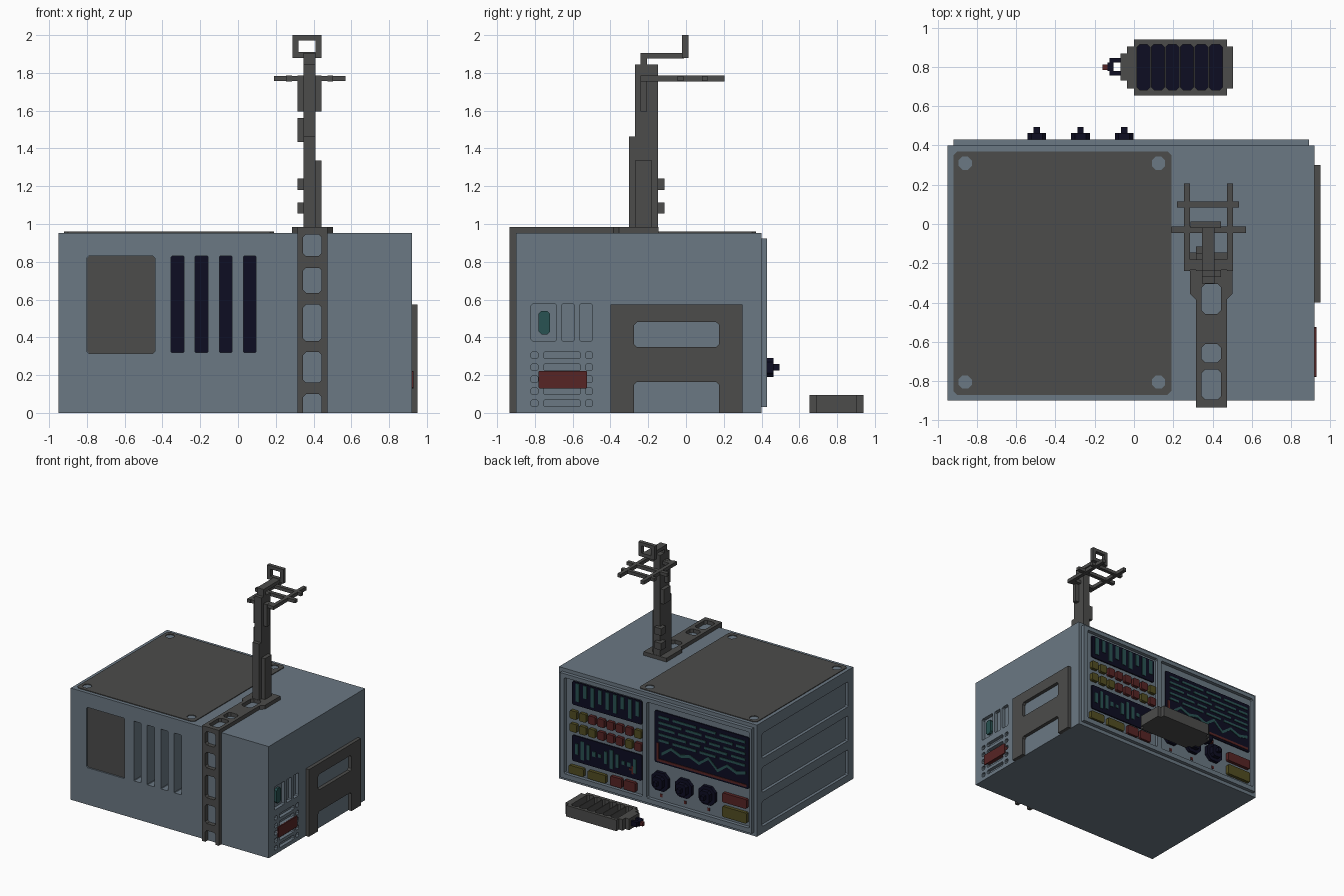
import bpy, bmesh, math

if "Cube" in bpy.data.objects:
    bpy.data.objects.remove(bpy.data.objects["Cube"])

def material(name, r, g, b):
    m = bpy.data.materials.new(name)
    m.diffuse_color = (r, g, b, 1)
    m.use_nodes = True
    m.node_tree.nodes["Principled BSDF"].inputs["Base Color"].default_value = m.diffuse_color
    return m

BLUE = material("blue_grey_shell", .145, .188, .228)
GREY = material("dark_grey_metal", .072, .072, .070)
NAVY = material("navy_screen", .004, .004, .016)
TEAL = material("teal_display", .022, .085, .085)
RED = material("dull_red", .095, .018, .018)
YELLOW = material("olive_yellow", .085, .075, .016)

OTHERS = [(1, 2), (0, 2), (0, 1)]

def prism(bm, pts, lo, hi, axis):
    """Extrude a 2D outline along an axis."""
    b, c = OTHERS[axis]
    rings = []
    for d in (lo, hi):
        ring = []
        for p in pts:
            co = [0, 0, 0]
            co[axis], co[b], co[c] = d, p[0], p[1]
            ring.append(bm.verts.new(co))
        rings.append(ring)
    n = len(pts)
    bm.faces.new(rings[0])
    bm.faces.new(rings[1][::-1])
    for i in range(n):
        j = (i + 1) % n
        bm.faces.new((rings[0][i], rings[1][i], rings[1][j], rings[0][j]))

def outline(u0, u1, v0, v1, c):
    if c <= 0:
        return [(u0, v0), (u1, v0), (u1, v1), (u0, v1)]
    return [(u0 + c, v0), (u1 - c, v0), (u1, v0 + c), (u1, v1 - c),
            (u1 - c, v1), (u0 + c, v1), (u0, v1 - c), (u0, v0 + c)]

def finish(name, mat, bm):
    bmesh.ops.recalc_face_normals(bm, faces=bm.faces[:])
    me = bpy.data.meshes.new(name)
    bm.to_mesh(me)
    bm.free()
    me.materials.append(mat)
    ob = bpy.data.objects.new(name, me)
    bpy.context.collection.objects.link(ob)
    return ob

def part(name, mat, boxes, axis=2, c=0):
    """Boxes (x0,x1,y0,y1,z0,z1), corners chamfered around an axis."""
    bm = bmesh.new()
    for q in boxes:
        b, d = OTHERS[axis]
        prism(bm, outline(q[2*b], q[2*b+1], q[2*d], q[2*d+1], c), q[2*axis], q[2*axis+1], axis)
    return finish(name, mat, bm)

def cut(ob, boxes, axis, c=.012):
    tool = part("cutter", ob.data.materials[0], boxes, axis, c)
    tool.hide_render = True
    m = ob.modifiers.new("cut", 'BOOLEAN')
    m.operation, m.solver, m.object = 'DIFFERENCE', 'EXACT', tool
    bpy.context.view_layer.objects.active = ob
    bpy.ops.object.modifier_apply(modifier=m.name)
    bpy.data.objects.remove(tool)

# Main shell with vents, side panels and sockets
shell = part("shell", BLUE, [(-.95, .92, -.90, .40, 0, .953)])
slots = [(x - .034, x + .034) for x in (-.32, -.193, -.065, .062)]
cut(shell, [(a, b, -1, -.79, .32, .83) for a, b in slots], 1, .004)
cut(shell, [(-.80, -.44, -1, -.88, .315, .83)], 1, .01)
cut(shell, [(-1, -.925, -.83, .33, z, z + .215) for z in (.06, .35, .64)], 0, .01)
rows = [.033 + .0635 * i for i in range(5)]
sockets = [(.89, 1, a, b, .38, .577) for a, b in ((-.82, -.685), (-.66, -.59), (-.565, -.495))]
for z in rows:
    sockets += [(.89, 1, a, b, z, z + .037) for a, b in ((-.82, -.783), (-.755, -.558), (-.532, -.495))]
cut(shell, sockets, 0, .008)
part("vent_backs", NAVY, [(a, b, -.80, -.785, .32, .83) for a, b in slots])
part("front_panel", GREY, [(-.80, -.44, -.887, -.875, .315, .83)], 1, .012)
part("side_light", TEAL, [(.88, .912, -.78, -.72, .415, .54)], 0, .015)
part("side_label", RED, [(.90, .93, -.78, -.525, .13, .222)], 0, .004)

# Roof plate with four octagonal holes
roof = part("roof_plate", GREY, [(-.92, .19, -.87, .37, .945, .959)], 2, .02)
cut(roof, [(x - .034, x + .034, y - .034, y + .034, .9, 1) for x in (-.86, .125) for y in (-.805, .31)], 2, .02)

# Bracket on the right side
bracket = part("side_bracket", GREY, [(.915, .95, -.40, .30, 0, .573)])
cut(bracket, [(.85, 1, -.275, .175, .348, .48), (.85, 1, -.275, .175, -.1, .163)], 0, .015)

# Ladder strip up the front and over the roof
ladder = part("front_ladder", GREY, [(.315, .473, -.935, -.90, 0, .985)])
cut(ladder, [(.345, .443, -1, -.85, a, b) for a, b in
             ((-.1, .10), (.16, .322), (.38, .573), (.635, .768), (.83, .945))], 1, .015)
bm = bmesh.new()
half = [(.079, -.90), (.079, -.385), (.108, -.355), (.108, -.145)]
prism(bm, [(.394 + u, v) for u, v in half] + [(.394 - u, v) for u, v in half[::-1]], .95, .985, 2)
roof_ladder = finish("roof_ladder", GREY, bm)
cut(roof_ladder, [(.345, .443, a, b, .9, 1.1) for a, b in ((-.895, -.74), (-.705, -.612), (-.458, -.305))], 2, .018)

# Mast and its fittings
part("mast", GREY, [(.347, .41, -.27, -.148, .97, 1.845), (.347, .41, -.302, -.27, .97, 1.463)])
part("mast_side_plate", GREY, [(.41, .443, -.27, -.18, .97, 1.335)])
part("mast_clips", GREY, [(.315, .38, -.18, -.115, z, z + .06) for z in (1.055, 1.18)]
     + [(.315, .36, -.24, -.15, 1.435, 1.56)])
part("mast_brackets", GREY, [(.315, .443, -.24, -.207, 1.595, 1.785)])
part("antenna_rack", GREY, [(x, x + .03, -.24, .205, 1.755, 1.785) for x in (.255, .473)]
     + [(.255, .503, -.235, -.18, 1.756, 1.784), (.19, .57, -.045, -.013, 1.756, 1.784),
        (.22, .535, .085, .115, 1.756, 1.784)])
part("crank_arm", GREY, [(.347, .41, -.24, -.207, 1.83, 1.90), (.347, .41, -.24, -.01, 1.877, 1.906)])
ring = part("sight_ring", GREY, [(.288, .442, -.02, .012, 1.88, 2.0)])
cut(ring, [(.32, .41, -.1, .1, 1.91, 1.972)], 1, 0)

# Rear control panel frame
frame = part("rear_frame", BLUE, [(-.92, .89, .395, .43, .03, .923)])
cut(frame, [(.11, .85, .3, .5, .07, .89), (-.90, .07, .3, .5, .07, .89)], 1, .01)

def rear(name, mat, rects, y, c=0):
    part(name, mat, [(a, b, .398, y, d, e) for a, b, d, e in rects], 1, c)

rear("rear_screens", NAVY, [(.13, .79, .67, .87), (.13, .79, .19, .41), (-.88, .01, .39, .83)], .410, .01)

# Screen graphics
bars = []
for i in range(9):
    x = .755 - i * .071
    bars.append((x - .036, x, .86 - (.09 + .075 * abs(math.sin(i * 1.9 + 1))), .86))
for i in range(11):
    x = .76 - i * .055
    h = .045 + .035 * math.sin(i * 1.3)
    bars.append((x - .03, x, .30 - h, .30 + h))
rear("meter_bars", TEAL, bars, .415)
dashes = []
for r in range(5):
    x = -.03
    for k in range(4):
        w = (.10, .22, .15, .26)[(r + k) % 4]
        dashes.append((x - w, x, .775 - r * .05, .795 - r * .05))
        x -= w + .035
rear("text_dashes", TEAL, [(max(a, -.85), b, c, d) for a, b, c, d in dashes], .415)
bm = bmesh.new()
graph = [(-.06 - i * .088, .46 + .05 * (i % 2) + .015 * (i % 3)) for i in range(10)]
for (a, z0), (b, z1) in zip(graph, graph[1:]):
    prism(bm, [(a, z0), (b, z1), (b, z1 + .025), (a, z0 + .025)], .40, .415, 1)
finish("graph_line", TEAL, bm)
rear("graph_axes", RED, [(-.86, -.01, .405, .425), (-.03, -.01, .425, .56),
                         (.18, .25, .255, .27), (.207, .222, .228, .297)], .415)

# Buttons
groups = {RED: [], YELLOW: []}
for row, z in enumerate((.555, .445)):
    for i in range(8):
        x = .80 - i * .087
        mat = YELLOW if i in ((0, 1, 7), (0, 1, 2, 6))[row] else RED
        groups[mat].append((x - .066, x, z, z + .07))
groups[YELLOW] += [(.67, .81, .085, .155), (.46, .63, .085, .155), (-.87, -.64, .10, .19)]
groups[RED] += [(.31, .42, .085, .165), (.18, .29, .085, .165), (-.87, -.64, .225, .305)]
for mat, label in ((RED, "red_buttons"), (YELLOW, "yellow_buttons")):
    rear(label, mat, groups[mat], .428, .008)

# Dials
dials = (-.05, -.273, -.495)
rear("dial_bases", NAVY, [(x - .078, x + .078, .162, .318) for x in dials], .428, .04)
rear("dial_knobs", NAVY, [(x - .048, x + .048, .19, .29) for x in dials], .463, .02)
rear("dial_tips", NAVY, [(x - .016, x + .016, .224, .258) for x in dials], .495)
rear("dial_marks", RED, [(x - .01, x + .01, .10, .125) for x in dials], .405)

# Loose power pack behind the console
pack = part("power_pack", GREY, [(0, .473, .655, .94, 0, .095)])
cells = [(.015 + i * .0737, .015 + i * .0737 + .066) for i in range(6)]
cut(pack, [(a, b, .682, .915, .03, .2) for a, b in cells], 2, .014)
part("pack_cells", NAVY, [(a, b, .682, .915, .025, .036) for a, b in cells], 2, .014)
part("pack_ends", GREY, [(.473, .505, .69, .905, 0, .095), (-.035, 0, .69, .905, 0, .095),
                         (-.07, -.035, .73, .868, 0, .095)])
part("pack_plug", NAVY, [(-.125, -.07, .755, .778, .03, .07), (-.125, -.07, .822, .845, .03, .07),
                         (-.135, -.105, .778, .822, .03, .07)])
part("pack_tip", RED, [(-.16, -.13, .785, .813, .035, .065)])
